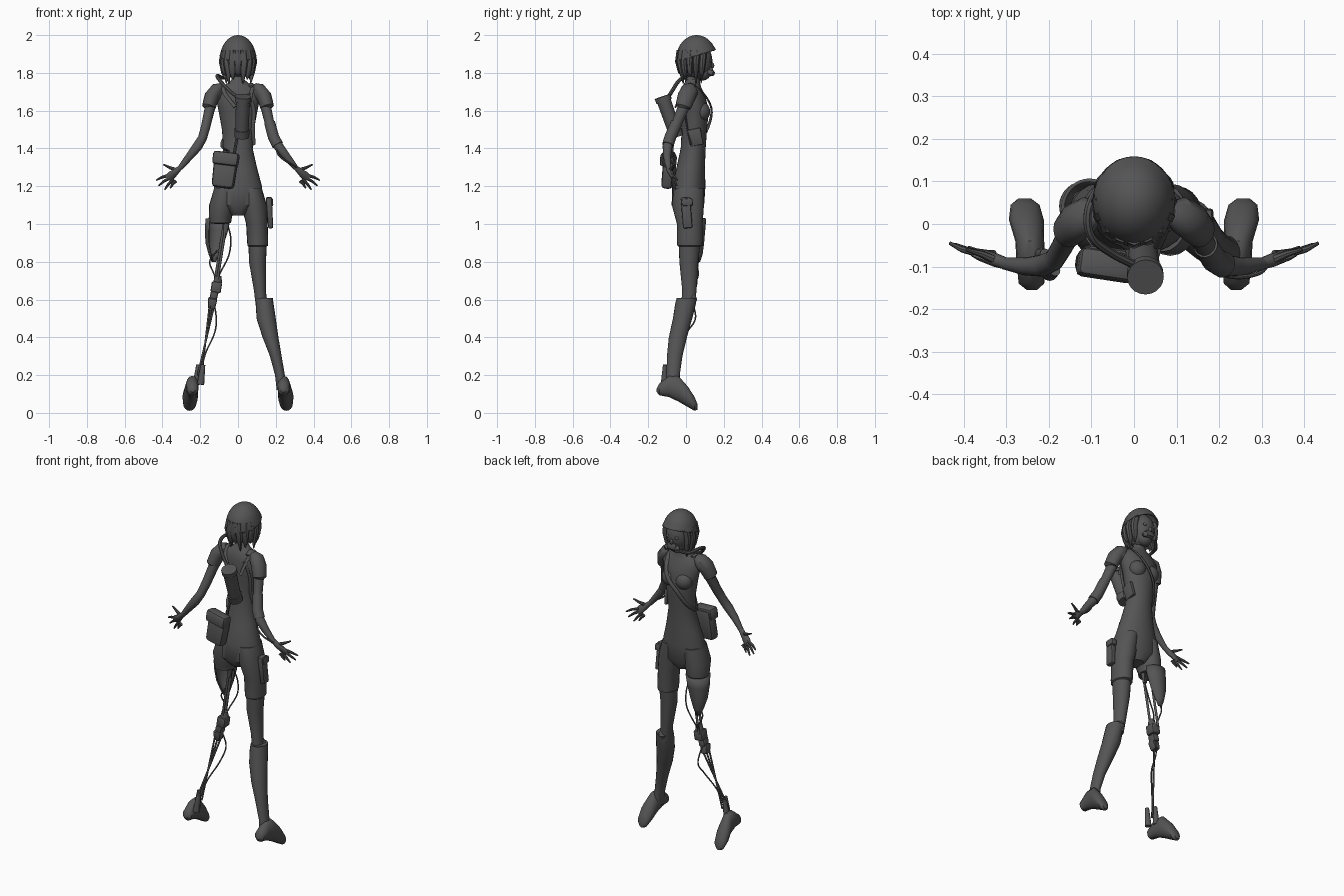
import bpy, bmesh, math
from mathutils import Vector, Matrix

grey = bpy.data.materials.new("dark_grey")
grey.diffuse_color = (0.09, 0.09, 0.09, 1)
Z, Y = Vector((0, 0, 1)), Vector((0, 1, 0))


def finish(name, bm):
    me = bpy.data.meshes.new(name)
    bmesh.ops.recalc_face_normals(bm, faces=bm.faces)
    bm.to_mesh(me)
    bm.free()
    me.materials.append(grey)
    ob = bpy.data.objects.new(name, me)
    bpy.context.collection.objects.link(ob)
    return ob


def sweep(name, rings, n=16, axis=None, s=1, arc=None):
    """Skin rings (x, y, z, a, b); axis fixes the ring plane, s mirrors x, arc leaves it open."""
    bm = bmesh.new()
    pts = [Vector((r[0] * s, r[1], r[2])) for r in rings]
    side, loops = Vector((1, 0, 0)), []
    for i, r in enumerate(rings):
        t = axis or (pts[min(i + 1, len(pts) - 1)] - pts[max(i - 1, 0)]).normalized()
        side = (side - t * side.dot(t)).normalized()
        up = t.cross(side)
        a0, a1 = arc or (0, math.tau)
        k = n - 1 if arc else n
        angs = [a0 + (a1 - a0) * j / k for j in range(n)]
        loops.append([bm.verts.new(pts[i] + side * r[3] * math.cos(a) + up * r[4] * math.sin(a))
                      for a in angs])
    for p, q in zip(loops, loops[1:]):
        for j in range(n - 1 if arc else n):
            m = (j + 1) % n
            bm.faces.new((p[j], p[m], q[m], q[j]))
    if not arc:
        bm.faces.new(loops[0][::-1])
        bm.faces.new(loops[-1])
    return finish(name, bm)


def cable(name, pts, a, b=None, s=1, n=8, steps=6):
    """Smooth tube through a few points."""
    P = [Vector(p) for p in pts]
    P = [2 * P[0] - P[1]] + P + [2 * P[-1] - P[-2]]
    out = []
    for i in range(1, len(P) - 2):
        p0, p1, p2, p3 = P[i - 1:i + 3]
        for k in range(steps + (i == len(P) - 3)):
            t = k / steps
            out.append(0.5 * (2 * p1 + (p2 - p0) * t + (2 * p0 - 5 * p1 + 4 * p2 - p3) * t * t
                              + (3 * p1 - p0 - 3 * p2 + p3) * t ** 3))
    return sweep(name, [(*p, a, b or a) for p in out], n, s=s)


def rod(name, p, q, r, r2=None, n=12):
    return sweep(name, [(*p, r, r), (*q, r2 or r, r2 or r)], n)


def ball(name, loc, size, seg=20):
    bm = bmesh.new()
    bmesh.ops.create_uvsphere(bm, u_segments=seg, v_segments=seg // 2 + 2, radius=1,
                              matrix=Matrix.Translation(loc) @ Matrix.Diagonal((*size, 1)))
    return finish(name, bm)


def box(name, loc, size, rot=(0, 0, 0), bevel=0.01, taper=1):
    bm = bmesh.new()
    bmesh.ops.create_cube(bm, size=1)
    for v in bm.verts:
        if v.co.z < 0:
            v.co.x *= taper
        v.co = Vector(v.co[i] * size[i] for i in range(3))
    bmesh.ops.bevel(bm, geom=bm.edges[:], offset=bevel, segments=2, affect='EDGES', profile=0.5)
    ob = finish(name, bm)
    ob.location, ob.rotation_euler = loc, rot
    return ob


# Torso, bottom to top: y, z, half width, half depth
torso = [(.015, 1.045, .04, .05), (.01, 1.1, .135, .086), (.015, 1.2, .127, .088), (.025, 1.3, .1, .075),
         (.038, 1.4, .078, .066), (.044, 1.5, .085, .067), (.045, 1.6, .103, .076),
         (.035, 1.68, .12, .066), (.03, 1.72, .1, .052), (.032, 1.745, .055, .042), (.04, 1.765, .034, .034),
         (.052, 1.83, .03, .032)]
sweep("torso", [(0, *r) for r in torso], 28, Z)


def on_torso(deg, z, off=.006):
    for p, q in zip(torso, torso[1:]):
        if p[1] <= z <= q[1]:
            f = (z - p[1]) / (q[1] - p[1])
            y, _, a, b = [u + (v - u) * f for u, v in zip(p, q)]
            w = math.radians(deg)
            return ((a + off) * math.cos(w), y + (b + off) * math.sin(w), z)


for s, side in ((-1, "left"), (1, "right")):
    ball(side + "_chest", (s * .045, .083, 1.595), (.05, .045, .05))

# Head, face mask and hair
ball("head", (0, .058, 1.862), (.072, .082, .1), 24)
ball("chin", (0, .09, 1.805), (.045, .042, .045))
ball("nose", (0, .138, 1.84), (.01, .012, .016), 12)
box("face_mask", (0, .125, 1.81), (.06, .04, .04), (.2, 0, 0), .012)
for s in (-1, 1):
    rod("mask_filter", (s * .025, .12, 1.805), (s * .04, .145, 1.795), .014)
    ball("eye", (s * .028, .13, 1.865), (.014, .008, .01), 12)
for i in range(11):
    a = math.radians(155 + i * 23)
    x, y = math.cos(a), math.sin(a)
    low = 1.745 + .02 * (i % 3)
    sweep("hair_lock", [(.07 * x, .055 + .085 * y, 1.92, .02, .02), (.08 * x, .05 + .09 * y, 1.86, .022, .018),
                        (.073 * x, .05 + .08 * y, 1.8, .016, .012),
                        (.068 * x, .05 + .07 * y, low, .003, .003)], 8, Z)

# Helmet: dome cut on a tilted plane with flared rim
bm = bmesh.new()
bmesh.ops.create_uvsphere(bm, u_segments=32, v_segments=24, radius=1,
                          matrix=Matrix.Translation((0, .056, 1.88)) @ Matrix.Diagonal((.094, .106, .12, 1)))
cut, nrm = Vector((0, .055, 1.892)), Vector((0, -.3, 1)).normalized()
bmesh.ops.bisect_plane(bm, geom=bm.verts[:] + bm.edges[:] + bm.faces[:], plane_co=cut, plane_no=nrm,
                       clear_inner=True)
for v in bm.verts:
    k = 1 + .04 * max(0, 1 - (v.co - cut).dot(nrm) / .02)
    v.co.x, v.co.y = v.co.x * k, .056 + (v.co.y - .056) * k
helmet = finish("helmet", bm)
helmet.modifiers.new("shell", 'SOLIDIFY').thickness = .007

# Arms, sleeves and hands
tips = [(.433, -.045, 1.232), (.42, -.048, 1.203), (.388, -.055, 1.182), (.358, -.062, 1.19)]
for s, side in ((-1, "left"), (1, "right")):
    sweep(side + "_arm", [(.1, .025, 1.7, .035, .04), (.135, .005, 1.67, .035, .04), (.152, -.02, 1.6, .027, .03),
                          (.17, -.055, 1.52, .025, .027), (.188, -.085, 1.455, .024, .025),
                          (.215, -.098, 1.41, .026, .026), (.255, -.1, 1.36, .021, .021),
                          (.305, -.093, 1.298, .014, .014)], 16, s=s)
    sweep(side + "_sleeve", [(.085, .025, 1.728, .02, .025), (.11, .02, 1.712, .036, .045),
                             (.138, .003, 1.675, .04, .048), (.155, -.015, 1.62, .036, .042),
                             (.155, -.016, 1.615, .025, .03)], 16, s=s)
    sweep(side + "_palm", [(.295, -.095, 1.31, .012, .014), (.325, -.085, 1.28, .016, .016),
                           (.352, -.075, 1.258, .024, .012), (.37, -.068, 1.24, .02, .008)], 12, s=s)
    for i, t in enumerate(tips):
        k = Vector((.365 - .012 * i, -.07, 1.258 - .01 * i))
        m = k.lerp(Vector(t), .55) + Vector((.002, -.003, .003))
        sweep(side + "_finger", [(*k, .009, .009), (*m, .0075, .0075), (*t, .004, .004)], 8, s=s)
    sweep(side + "_thumb", [(.325, -.085, 1.285, .011, .011), (.36, -.07, 1.298, .008, .008),
                            (.395, -.06, 1.315, .004, .004)], 8, s=s)
    # Bare upper legs: full on the right, stump on the left
    thigh = [(.085, .01, 1.1, .068, .085), (.068, .015, 1.19, .058, .08)]
    hem = [(.1, .02, 1.0, .057, .068)]
    if s > 0:
        low = [(.125, .01, .56, .03, .036), (.116, .018, .65, .032, .038), (.103, .015, .8, .045, .05),
               (.104, .018, .88, .048, .056), (.104, .02, .885, .054, .066), (.104, .02, .91, .056, .068)]
        sweep("right_thigh", low + hem + thigh, 20, Z)
    else:
        stump = [(.095, .02, 1.0, .02, .02), (.095, .02, 1.005, .058, .066), (.094, .02, 1.03, .061, .07)]
        sweep("left_thigh", stump + thigh, 20, Z, s=-1)
    # Feet point down toward the toes
    sweep(side + "_foot", [(.24, -.155, .12, .012, .01), (.241, -.14, .125, .03, .032), (.242, -.09, .14, .034, .056),
                           (.245, -.04, .128, .034, .068), (.253, .01, .085, .041, .054),
                           (.256, .045, .048, .034, .037), (.257, .06, .032, .015, .016)], 16, Y, s)

# Right boot
sweep("right_boot", [(.235, -.068, .12, .03, .045), (.222, -.068, .2, .026, .035), (.2, -.06, .3, .031, .041),
                     (.172, -.043, .4, .042, .048), (.149, -.018, .5, .051, .051), (.141, -.002, .58, .047, .055),
                     (.14, .003, .607, .044, .053), (.138, .005, .6, .034, .04)], 20, Z)
sweep("knee_pad", [(.13, .035, .57, .02, .01), (.13, .038, .6, .028, .022), (.128, .036, .63, .012, .01)], 12, Z)

# Left artificial leg: open socket shell, rods, joint blocks and cables
shell = sweep("leg_socket", [(-.128, .065, .8, .012, .01), (-.126, .06, .84, .03, .028), (-.122, .05, .9, .05, .046),
                             (-.113, .042, .97, .063, .06), (-.105, .035, 1.03, .066, .072)],
              20, Z, arc=(math.radians(10), math.radians(225)))
shell.modifiers.new("shell", 'SOLIDIFY').thickness = .008
for dx, dy in ((0, -.015), (-.012, .03)):
    rod("upper_rod", (-.06 + dx, .02 + dy, 1.01), (-.113 + dx, .025 + dy, .68), .007)
rod("socket_mount", (-.06, .01, 1.02), (-.068, .012, .95), .018, .011)
box("knee_block", (-.115, .025, .665), (.055, .06, .06), (0, .15, 0))
rod("knee_collar", (-.108, .025, .69), (-.105, .025, .725), .024, .017)
box("knee_hinge", (-.128, .015, .62), (.04, .05, .05), (.1, .2, 0))
box("shin_block", (-.137, .01, .58), (.05, .045, .06), (.2, .15, 0), .01, .75)
for dx, dy, ex in ((.012, .016, -.01), (-.012, -.014, .01), (0, 0, 0)):
    rod("shin_rod", (-.138 + dx, .008 + dy, .57), (-.203 + ex, -.085 - dy, .2), .005)
for dx, dy in ((.012, -.025), (-.012, .015)):
    rod("ankle_clamp", (-.197 + dx, -.085 + dy, .255), (-.21 + dx, -.09 + dy, .15), .012, .019)
cable("thigh_cable", [(-.055, .03, 1.0), (-.038, .05, .92), (-.05, .065, .83), (-.095, .055, .74), (-.11, .03, .69)], .004)
cable("outer_cable", [(-.11, .06, .86), (-.15, .055, .8), (-.125, .065, .73), (-.12, .04, .68)], .004)
cable("shin_cable", [(-.13, .03, .6), (-.115, .05, .5), (-.125, .0, .42), (-.17, -.05, .32), (-.197, -.08, .22)], .004)

# Back canister with collars and breathing hose
top, base = Vector((.027, -.125, 1.675)), Vector((.02, -.05, 1.46))
rod("canister", top, base, .038, .034, 20)
rod("canister_lid", top, top.lerp(base, .12), .043, .043, 20)
rod("canister_collar", top.lerp(base, .82), base, .041, .038, 20)
cable("canister_pipe", [(.0, -.05, 1.48), (-.01, -.07, 1.43), (-.02, -.075, 1.37)], .008)
cable("breathing_hose", [(.01, -.1, 1.66), (-.05, -.07, 1.71), (-.1, -.03, 1.765), (-.108, .03, 1.785),
                         (-.08, .09, 1.775), (-.035, .135, 1.797)], .01)

# Straps over shoulders, across chest and round to the pouch
cable("chest_strap", [(.07, -.01, 1.728), (.068, .03, 1.742), on_torso(55, 1.7), on_torso(75, 1.62, .02),
                      on_torso(105, 1.54, .014), on_torso(140, 1.46), on_torso(185, 1.41), on_torso(235, 1.385)],
      .012, .005)
for s, ang in ((-1, 235), (1, 305)):
    cable("back_strap", [(s * .075, .05, 1.735), (s * .08, .01, 1.735), on_torso(ang, 1.69),
                         (.02 + s * .035, -.055, 1.62)], .01, .005)
cable("side_strap", [on_torso(300, 1.69), on_torso(320, 1.6), on_torso(330, 1.5), on_torso(350, 1.42)], .01, .005)

# Hip pouch, thigh holster and waist pad
box("hip_pouch", (-.07, -.09, 1.28), (.13, .06, .18), (-.1, .12, -.15), .02, .9)
box("pouch_flap", (-.064, -.097, 1.345), (.137, .066, .07), (-.1, .12, -.15), .015)
box("thigh_holster", (.168, .003, 1.06), (.032, .05, .165), (.08, -.06, 0), .008, .85)
box("holster_flap", (.168, .008, 1.115), (.036, .056, .04), (.08, -.06, 0), .008)
box("waist_pad", (.077, .05, 1.46), (.02, .07, .09), (.2, .1, 0), .006)

# Right forearm guard and its loop
sweep("elbow_guard", [(.168, -.05, 1.535, .029, .031), (.188, -.083, 1.46, .03, .031),
                      (.21, -.096, 1.418, .031, .031)], 16)
cable("forearm_cable", [(.2, -.105, 1.42), (.212, -.12, 1.37), (.25, -.125, 1.335), (.295, -.115, 1.31),
                        (.315, -.095, 1.295)], .005)

# Smooth shading with sharp creases kept
for ob in bpy.context.scene.objects:
    ob.select_set(True)
bpy.context.view_layer.objects.active = helmet
bpy.ops.object.shade_smooth_by_angle(angle=math.radians(40))
